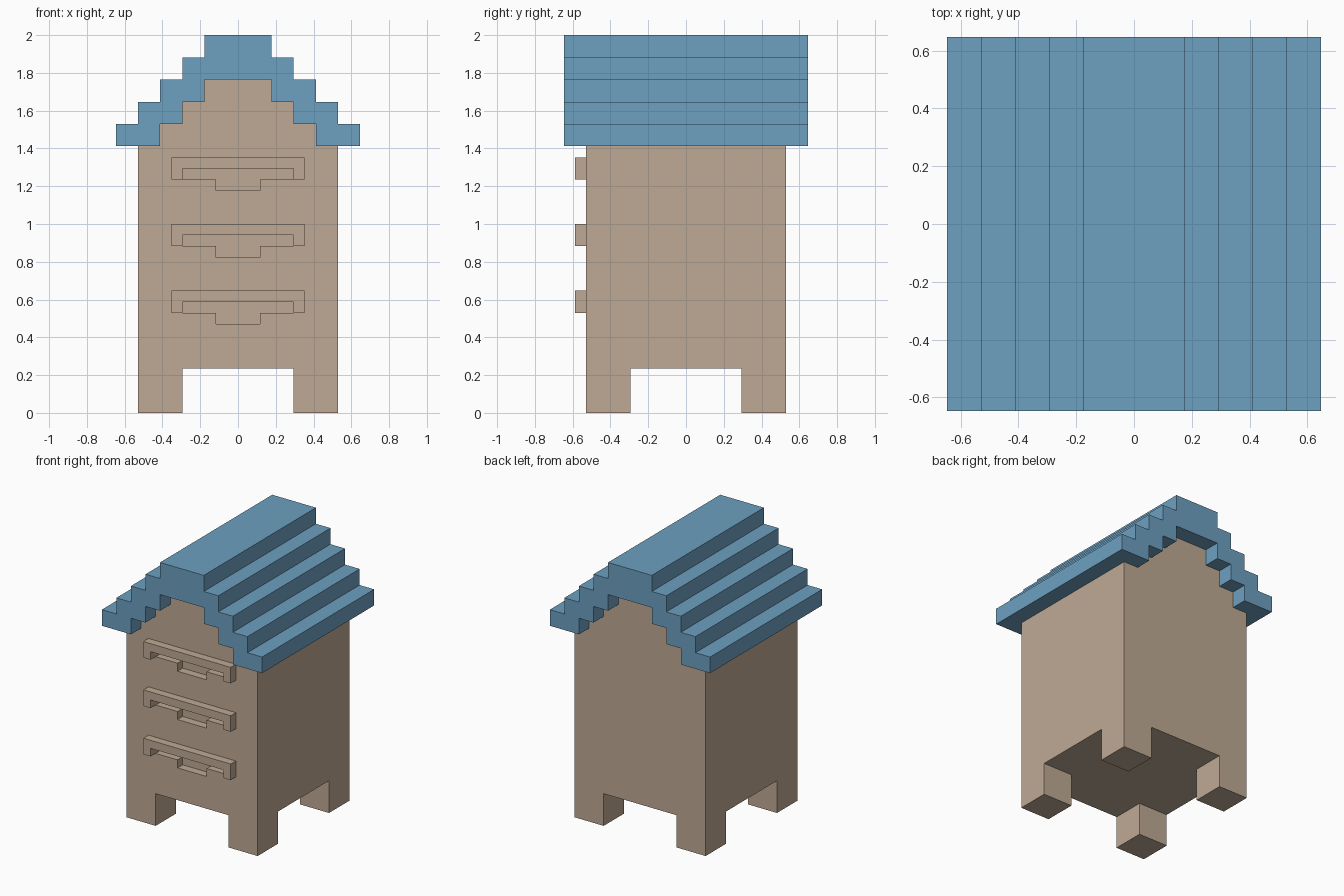
import bpy
import bmesh

cube = bpy.data.objects.get("Cube")
if cube:
    bpy.data.objects.remove(cube, do_unlink=True)

U = 1 / 17  # grid unit: the model is 34 units tall


def make_material(name, color):
    mat = bpy.data.materials.new(name)
    mat.use_nodes = True
    mat.diffuse_color = color
    mat.node_tree.nodes["Principled BSDF"].inputs["Base Color"].default_value = color
    return mat


WOOD = make_material("tan_wood", (0.521, 0.402, 0.301, 1))
BLUE = make_material("blue_roofing", (0.153, 0.352, 0.527, 1))


def mirrored(half):
    """Close a right-hand half profile by mirroring it across x = 0."""
    return half + [(-x, z) for x, z in reversed(half)]


def prism(name, outline, y0, y1, mat=None):
    """Extrude an x-z outline, given in grid units, from y0 to y1."""
    bm = bmesh.new()
    face = bm.faces.new([bm.verts.new((x * U, y0 * U, z * U)) for x, z in outline])
    ext = bmesh.ops.extrude_face_region(bm, geom=[face])
    verts = [v for v in ext["geom"] if isinstance(v, bmesh.types.BMVert)]
    bmesh.ops.translate(bm, verts=verts, vec=(0, (y1 - y0) * U, 0))
    bmesh.ops.recalc_face_normals(bm, faces=bm.faces)
    mesh = bpy.data.meshes.new(name)
    bm.to_mesh(mesh)
    bm.free()
    obj = bpy.data.objects.new(name, mesh)
    bpy.context.collection.objects.link(obj)
    if mat:
        mesh.materials.append(mat)
    return obj


def cut(target, cutter):
    """Subtract the cutter, then throw it away."""
    cutter.hide_render = True
    mod = target.modifiers.new("cut", "BOOLEAN")
    mod.operation = "DIFFERENCE"
    mod.solver = "EXACT"
    mod.object = cutter
    bpy.context.view_layer.objects.active = target
    bpy.ops.object.modifier_apply(modifier=mod.name)
    bpy.data.objects.remove(cutter, do_unlink=True)


# Stepped undersides of the roof, shared by the gable
under = [(7, 24), (7, 26), (5, 26), (5, 28), (3, 28), (3, 30)]

# Body with stepped gable and legs
body = prism("hive_body", mirrored([(5, 4), (5, 0), (9, 0), (9, 24)] + under), -9, 9, WOOD)
cut(body, prism("leg_gap_cutter", mirrored([(12, -1), (12, 4)]), -5, 5))

# Stepped roof shell
steps = []
for i in range(5):
    steps += [(11 - 2 * i, 24 + 2 * i), (11 - 2 * i, 26 + 2 * i)]
roof = prism("stepped_roof", mirrored(under[::-1] + steps), -11, 11, BLUE)

# Drawer pulls: a bracket over a recessed finger slot
for label, top in (("lower", 11), ("middle", 17), ("upper", 23)):
    slot = mirrored([(2, top - 3), (2, top - 2), (5, top - 2), (5, top - 1)])
    cut(body, prism("slot_cutter", slot, -9.5, -8))
    bracket = mirrored([(5, top - 1), (5, top - 2), (6, top - 2), (6, top)])
    prism(label + "_drawer_handle", bracket, -10, -9, WOOD)
